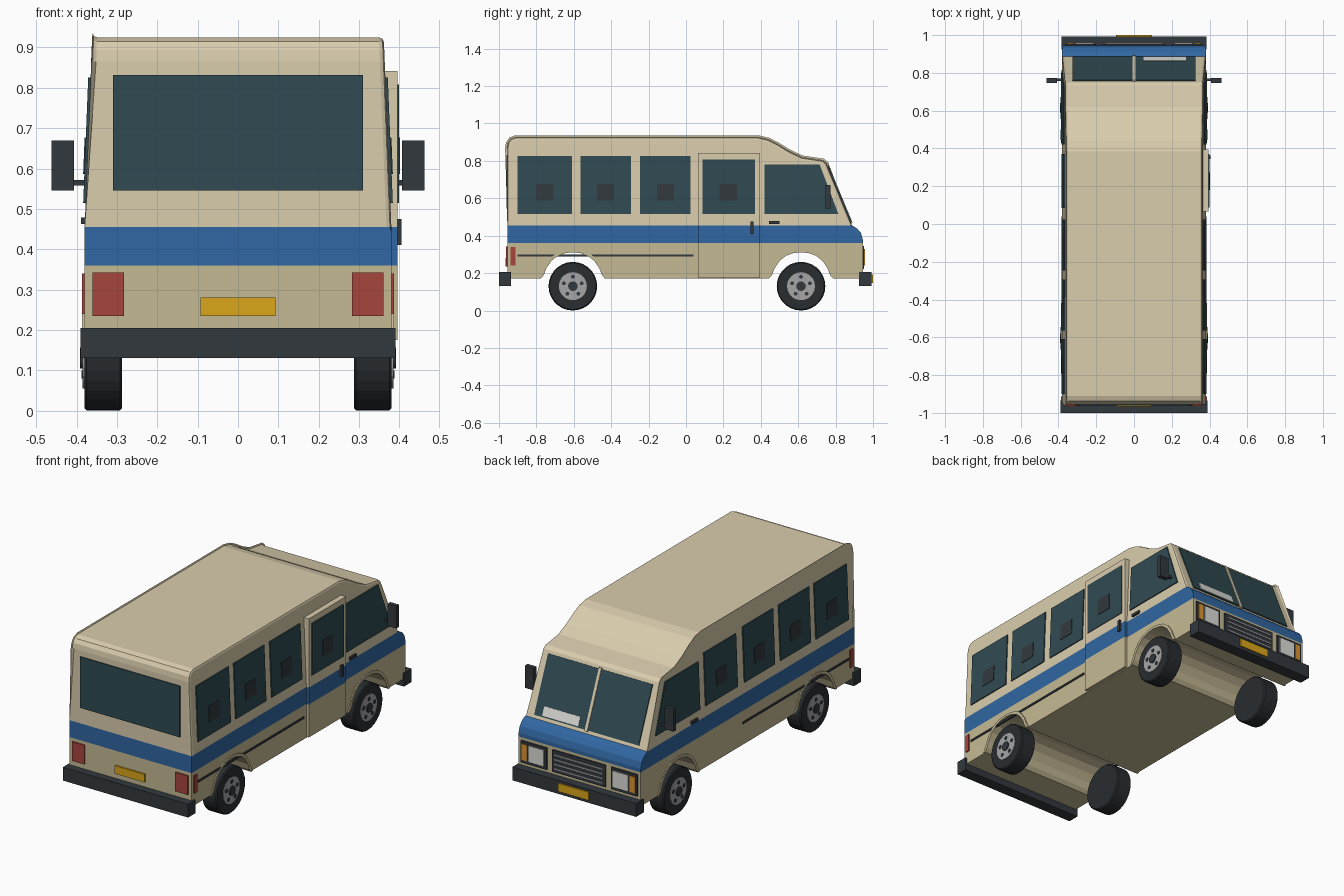
import bpy, bmesh
from math import sin, cos, pi, radians
from mathutils import Matrix

if "Cube" in bpy.data.objects:
    bpy.data.objects.remove(bpy.data.objects["Cube"])


def mat(name, r, g, b):
    m = bpy.data.materials.new(name)
    m.diffuse_color = (r, g, b, 1)
    m.use_nodes = True
    m.node_tree.nodes["Principled BSDF"].inputs["Base Color"].default_value = m.diffuse_color
    return m


CREAM = mat("cream", 0.70, 0.61, 0.42)
TAN = mat("tan", 0.56, 0.49, 0.30)
BLUE = mat("blue", 0.03, 0.135, 0.36)
GLASS = mat("glass", 0.03, 0.07, 0.085)
DARK = mat("dark_trim", 0.032, 0.04, 0.048)
TYRE = mat("tyre", 0.022, 0.026, 0.03)
RED = mat("red", 0.38, 0.06, 0.045)
YELLOW = mat("yellow", 0.70, 0.38, 0.01)
ORANGE = mat("orange", 0.72, 0.30, 0.03)
STEEL = mat("steel", 0.38, 0.38, 0.39)
WHITE = mat("white", 0.72, 0.72, 0.68)


def finish(name, bm, *mats):
    bmesh.ops.recalc_face_normals(bm, faces=bm.faces)
    me = bpy.data.meshes.new(name)
    bm.to_mesh(me)
    bm.free()
    for m in mats:
        me.materials.append(m)
    ob = bpy.data.objects.new(name, me)
    bpy.context.collection.objects.link(ob)
    return ob


def loft(bm, a, b):
    """Closed solid between two matching point loops."""
    va, vb = [bm.verts.new(p) for p in a], [bm.verts.new(p) for p in b]
    bm.faces.new(va)
    bm.faces.new(vb)
    for i in range(len(a)):
        j = (i + 1) % len(a)
        bm.faces.new((va[i], va[j], vb[j], vb[i]))


def solid(name, a, b, m):
    bm = bmesh.new()
    loft(bm, a, b)
    return finish(name, bm, m)


def box(name, x, y, z, m):
    lo, hi = ([(x[0], y[0], k), (x[1], y[0], k), (x[1], y[1], k), (x[0], y[1], k)] for k in z)
    return solid(name, lo, hi, m)


def side_x(z):
    """Half width of the body, leaning inward above the belt line."""
    return 0.38 - max(0, z - 0.455) * 0.04


def panel(name, pts, out, m, sides=(1, -1)):
    """Thin panel of (y, z) points lying on the leaning body side."""
    for s in sides:
        solid(name + ("_right" if s > 0 else "_left"),
              [(s * (side_x(z) - 0.004), y, z) for y, z in pts],
              [(s * (side_x(z) + out), y, z) for y, z in pts], m)


def rect(y0, y1, z0, z1):
    return [(y0, z0), (y1, z0), (y1, z1), (y0, z1)]


AXLES = (-0.605, 0.615)
ARCH = [(-0.172, 0.17), (-0.155, 0.19), (-0.142, 0.225), (-0.115, 0.265), (-0.08, 0.293), (-0.04, 0.307),
        (0.0, 0.311), (0.04, 0.307), (0.08, 0.293), (0.115, 0.265), (0.142, 0.225), (0.155, 0.19), (0.172, 0.17)]

# Body shell: side profile extruded, with the stripe cut in
profile = [(-0.955, 0.17)] + [(c + y, z) for c in AXLES for y, z in ARCH]
profile += [(0.945, 0.17), (0.945, 0.38), (0.935, 0.415), (0.915, 0.438), (0.887, 0.455), (0.75, 0.785),
            (0.732, 0.8), (0.62, 0.817), (0.55, 0.85), (0.49, 0.887), (0.44, 0.912), (0.385, 0.925),
            (-0.91, 0.925), (-0.937, 0.915), (-0.951, 0.894), (-0.955, 0.865)]
bm = bmesh.new()
loft(bm, [(-0.38, y, z) for y, z in profile], [(0.38, y, z) for y, z in profile])
for cut in (0.36, 0.455):
    bmesh.ops.bisect_plane(bm, geom=bm.verts[:] + bm.edges[:] + bm.faces[:],
                           plane_co=(0, 0, cut), plane_no=(0, 0, 1), dist=1e-4)
for v in bm.verts:
    v.co.x = side_x(v.co.z) * (1 if v.co.x > 0 else -1)
rim = [e for e in bm.edges if e.verts[0].co.x * e.verts[1].co.x > 0
       and min(v.co.z for v in e.verts) > 0.45 and max(v.co.z for v in e.verts) > 0.46
       and e.calc_face_angle(0) > 0.5]
bmesh.ops.bevel(bm, geom=rim, offset=0.012, segments=2, affect='EDGES', profile=0.5)
for f in bm.faces:
    z = f.calc_center_bounds().z
    f.material_index = 0 if z > 0.456 else 1 if z > 0.36 else 2
finish("body", bm, CREAM, BLUE, TAN)

# Wheel arch lips
for c, end in zip(AXLES, ("rear", "front")):
    lip = [(c + y, z) for y, z in ARCH] + [(c + y * 1.08, z + 0.014 * (z > 0.18)) for y, z in reversed(ARCH)]
    panel(end + "_arch_lip", lip, 0.006, TAN)

# Side windows with small dark squares, cab windows
windows = [(-0.90, -0.61), (-0.565, -0.295), (-0.245, 0.025)]
for i, (a, b) in enumerate(windows):
    panel(f"side_window_{i}", rect(a, b, 0.515, 0.825), 0.006, GLASS)
    c = (a + b) / 2
    panel(f"window_vent_{i}", rect(c - 0.046, c + 0.046, 0.587, 0.677), 0.009, DARK)
panel("side_window_3", rect(0.085, 0.37, 0.515, 0.81), 0.006, GLASS, (-1,))
panel("window_vent_3", rect(0.18, 0.272, 0.587, 0.677), 0.009, DARK, (-1,))
panel("cab_window", [(0.42, 0.515), (0.815, 0.515), (0.715, 0.78), (0.42, 0.78)], 0.006, GLASS)

# Passenger door, right side only
for part, z0, z1, m in (("lower", 0.175, 0.36, TAN), ("stripe", 0.36, 0.455, BLUE), ("upper", 0.455, 0.842, CREAM)):
    box("door_" + part, (0.36, 0.395), (0.065, 0.395), (z0, z1), m)
box("door_window", (0.39, 0.399), (0.088, 0.37), (0.515, 0.808), GLASS)
box("door_vent", (0.39, 0.402), (0.18, 0.272), (0.587, 0.677), DARK)
box("door_handle", (0.39, 0.405), (0.344, 0.362), (0.41, 0.475), DARK)

# Cab handles, side mouldings, side markers
panel("cab_handle", rect(0.445, 0.50, 0.462, 0.478), 0.01, DARK)
panel("side_moulding", rect(-0.90, 0.04, 0.288, 0.299), 0.005, DARK)
panel("side_marker", rect(-0.937, -0.912, 0.24, 0.34), 0.006, RED)


# Windshield panes, divider and sticker on the sloping front
def on_slope(name, x0, x1, t0, t1, out, m, inset=0.0):
    def loop(o):
        return [(x, 0.75 + 0.137 * t + 0.92 * o, 0.785 - 0.33 * t + 0.39 * o)
                for x, t in ((x0, t0), (x1, t0), (x1, t1), (x0, t1))]
    solid(name, loop(-0.004), loop(out), m)


for s, n in ((1, "right"), (-1, "left")):
    on_slope("windshield_" + n, s * 0.008, s * 0.325, 0.05, 0.95, 0.006, GLASS)
on_slope("windshield_divider", -0.008, 0.008, 0.03, 0.97, 0.009, CREAM)
on_slope("windshield_sticker", 0.05, 0.275, 0.79, 0.93, 0.009, WHITE)

# Rear window, tail lights and plate
box("rear_window", (-0.31, 0.31), (-0.961, -0.95), (0.545, 0.832), GLASS)
box("rear_plate", (-0.093, 0.093), (-0.965, -0.95), (0.235, 0.28), YELLOW)
for s in (1, -1):
    box("tail_light", (s * 0.282, s * 0.36), (-0.963, -0.95), (0.235, 0.342), RED)

# Grille and headlights
box("grille", (-0.165, 0.165), (0.94, 0.953), (0.222, 0.345), DARK)
for i in range(4):
    z = 0.24 + i * 0.026
    box(f"grille_slat_{i}", (-0.15, 0.15), (0.95, 0.957), (z, z + 0.007), STEEL)
for s in (1, -1):
    box("headlight_bezel", (s * 0.2, s * 0.362), (0.94, 0.953), (0.222, 0.345), DARK)
    box("headlight_lens", (s * 0.215, s * 0.31), (0.95, 0.958), (0.24, 0.33), WHITE)
    box("indicator", (s * 0.32, s * 0.352), (0.95, 0.958), (0.24, 0.33), ORANGE)

# Bumpers and front plate
box("rear_bumper", (-0.39, 0.39), (-1.0, -0.935), (0.13, 0.205), DARK)
box("front_bumper", (-0.385, 0.385), (0.925, 0.993), (0.13, 0.205), DARK)
box("front_plate", (-0.095, 0.095), (0.985, 1.0), (0.147, 0.193), YELLOW)

# Mirrors
for s in (1, -1):
    box("mirror_arm", (s * 0.36, s * 0.415), (0.758, 0.77), (0.558, 0.572), DARK)
    box("mirror", (s * 0.407, s * 0.462), (0.747, 0.772), (0.545, 0.67), DARK)


# Wheels: tyre, rim, hub and lug holes
def disc(name, x0, x1, y, z, r, n, m, bevel=0.0):
    bm = bmesh.new()
    rot = Matrix.Translation(((x0 + x1) / 2, y, z)) @ Matrix.Rotation(radians(90), 4, 'Y')
    bmesh.ops.create_cone(bm, cap_ends=True, segments=n, radius1=r, radius2=r, depth=abs(x1 - x0), matrix=rot)
    if bevel:
        caps = {e for f in bm.faces if len(f.verts) > 4 for e in f.edges}
        bmesh.ops.bevel(bm, geom=list(caps), offset=bevel, segments=1, affect='EDGES')
    return finish(name, bm, m)


for c, end in zip(AXLES, ("rear", "front")):
    for s in (1, -1):
        w = end + "_wheel_"
        disc(w + "tyre", s * 0.287, s * 0.381, c, 0.13, 0.13, 28, TYRE, 0.006)
        disc(w + "rim", s * 0.375, s * 0.385, c, 0.13, 0.075, 20, STEEL)
        disc(w + "hub", s * 0.38, s * 0.391, c, 0.13, 0.026, 12, DARK)
        for k in range(5):
            a = pi / 2 + k * 2 * pi / 5
            disc(w + "lug", s * 0.38, s * 0.388, c + 0.05 * cos(a), 0.13 + 0.05 * sin(a), 0.011, 6, DARK)
